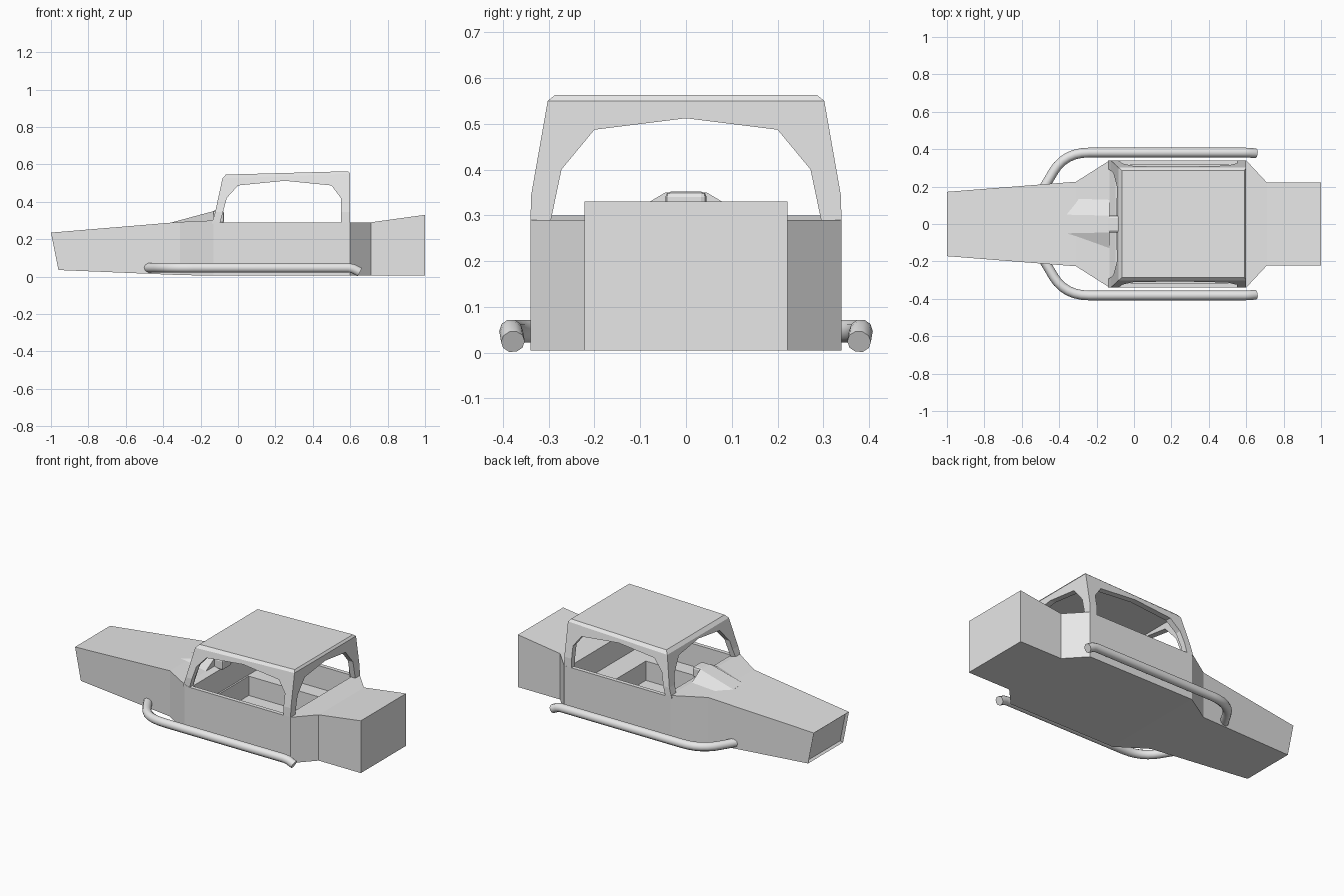
import bpy, bmesh
from mathutils import Vector

if "Cube" in bpy.data.objects:
    bpy.data.objects.remove(bpy.data.objects["Cube"], do_unlink=True)

grey = bpy.data.materials.new("primer_grey")
grey.use_nodes = True
grey.diffuse_color = (0.8, 0.8, 0.8, 1)
grey.node_tree.nodes["Principled BSDF"].inputs["Base Color"].default_value = (0.8, 0.8, 0.8, 1)


def finish(name, bm):
    bmesh.ops.recalc_face_normals(bm, faces=bm.faces[:])
    mesh = bpy.data.meshes.new(name)
    bm.to_mesh(mesh)
    bm.free()
    mesh.materials.append(grey)
    obj = bpy.data.objects.new(name, mesh)
    bpy.context.collection.objects.link(obj)
    return obj


def loft(name, rings):
    """Skin a run of closed rings and cap both ends."""
    bm = bmesh.new()
    loops = [[bm.verts.new(p) for p in ring] for ring in rings]
    n = len(loops[0])
    for a, b in zip(loops, loops[1:]):
        for i in range(n):
            j = (i + 1) % n
            bm.faces.new((a[i], a[j], b[j], b[i]))
    bm.faces.new(loops[0])
    bm.faces.new(loops[-1])
    return finish(name, bm)


def cut(target, cutter):
    mod = target.modifiers.new("opening", "BOOLEAN")
    mod.operation = "DIFFERENCE"
    mod.solver = "EXACT"
    mod.object = cutter
    bpy.context.view_layer.objects.active = target
    bpy.ops.object.modifier_apply(modifier=mod.name)
    bpy.data.objects.remove(cutter, do_unlink=True)


def box(name, x0, x1, hw, z0, z1):
    return loft(name, [[(x, -hw, z0), (x, hw, z0), (x, hw, z1), (x, -hw, z1)] for x in (x0, x1)])


# Body shell: x at bottom, x at top, half width, bottom, top
stations = [(-0.96, -1, 0.172, 0.035, 0.235), (-0.31, -0.31, 0.226, 0.008, 0.292),
            (-0.13, -0.13, 0.34, 0.005, 0.30), (-0.1, -0.1, 0.34, 0.005, 0.29),
            (0.6, 0.6, 0.34, 0.005, 0.29), (0.71, 0.71, 0.222, 0.005, 0.29),
            (1, 1, 0.222, 0.005, 0.33)]
body = loft("body", [[(xb, -w, b), (xb, w, b), (xt, w, t), (xt, -w, t)]
                     for xb, xt, w, b, t in stations])

# Recessed nose panel
bm = bmesh.new()
bm.from_mesh(body.data)
nose = min(bm.faces, key=lambda f: f.calc_center_median().x)
bmesh.ops.inset_region(bm, faces=[nose], thickness=0.015)
bmesh.ops.translate(bm, verts=nose.verts[:], vec=(0.015, 0, 0))
bm.to_mesh(body.data)
bm.free()

# Cockpit tub with a lower footwell
cut(body, box("tub_cutter", -0.09, 0.57, 0.315, 0.15, 0.5))
cut(body, box("footwell_cutter", -0.08, 0.43, 0.22, 0.03, 0.2))

# Cowl rising to the windscreen, with the dash pod behind it
loft("cowl", [[(-0.36, -0.17, 0.27), (-0.36, 0.17, 0.27), (-0.36, 0.05, 0.288), (-0.36, -0.05, 0.288)],
              [(-0.13, -0.18, 0.27), (-0.13, 0.18, 0.27), (-0.13, 0.045, 0.35), (-0.13, -0.045, 0.35)]])
pod = box("dash_pod", -0.14, -0.075, 0.045, 0.285, 0.352)
bevel = pod.modifiers.new("soft_edges", "BEVEL")
bevel.width = 0.012
bevel.segments = 2


# Cab shell: stacked rings, hollowed and cut through both ways
def cab_ring(x0, x1, hw, zf, zr, d=0.0):
    return [(x0 + d, -hw + d, zf), (x1 - d, -hw + d, zr), (x1 - d, hw - d, zr), (x0 + d, hw - d, zf)]


cab = loft("cab_frame", [cab_ring(-0.14, 0.6, 0.34, 0.285, 0.285), cab_ring(-0.122, 0.6, 0.338, 0.345, 0.345),
                         cab_ring(-0.083, 0.6, 0.302, 0.525, 0.55), cab_ring(-0.065, 0.59, 0.286, 0.545, 0.563)])
inner = loft("cab_cutter", [cab_ring(-0.145, 0.6, 0.34, 0.25, 0.25, 0.035),
                            cab_ring(-0.122, 0.6, 0.338, 0.345, 0.345, 0.035),
                            cab_ring(-0.083, 0.6, 0.302, 0.518, 0.536, 0.035)])
cut(cab, inner)

side = [(-0.1, 0.2), (-0.095, 0.29), (-0.06, 0.42), (0, 0.487), (0.25, 0.512),
        (0.5, 0.487), (0.55, 0.42), (0.55, 0.2)]
cut(cab, loft("side_cutter", [[(x, y, z) for x, z in side] for y in (-0.6, 0.6)]))
half = [(0.295, 0.2), (0.295, 0.29), (0.272, 0.4), (0.2, 0.487)]
arch = half + [(0, 0.512)] + [(-y, z) for y, z in reversed(half)]
cut(cab, loft("end_cutter", [[(x, y, z) for y, z in arch] for x in (-0.4, 0.9)]))

# Side pipes: swept tubes with rounded bends
for name, s in (("right_side_pipe", -1), ("left_side_pipe", 1)):
    start, bend, run = (Vector(p) for p in ((-0.49, 0.18, 0.047), (-0.37, 0.382, 0.047), (-0.24, 0.382, 0.047)))
    begin = start.lerp(bend, 0.5)
    path = [start]
    for i in range(7):
        t = i / 6
        path.append(begin.lerp(bend, t).lerp(bend.lerp(run, t), t))
    path += [Vector((0.59, 0.382, 0.047)), Vector((0.615, 0.381, 0.042)), Vector((0.65, 0.378, 0.024))]
    curve = bpy.data.curves.new(name, "CURVE")
    curve.dimensions = "3D"
    curve.bevel_depth = 0.026
    curve.bevel_resolution = 3
    curve.use_fill_caps = True
    line = curve.splines.new("POLY")
    line.points.add(len(path) - 1)
    for point, p in zip(line.points, path):
        point.co = (p.x, s * p.y, p.z, 1)
    curve.materials.append(grey)
    pipe = bpy.data.objects.new(name, curve)
    bpy.context.collection.objects.link(pipe)
    bpy.ops.object.select_all(action="DESELECT")
    pipe.select_set(True)
    bpy.context.view_layer.objects.active = pipe
    bpy.ops.object.convert(target="MESH")
    bpy.ops.object.shade_smooth_by_angle(angle=0.7)
